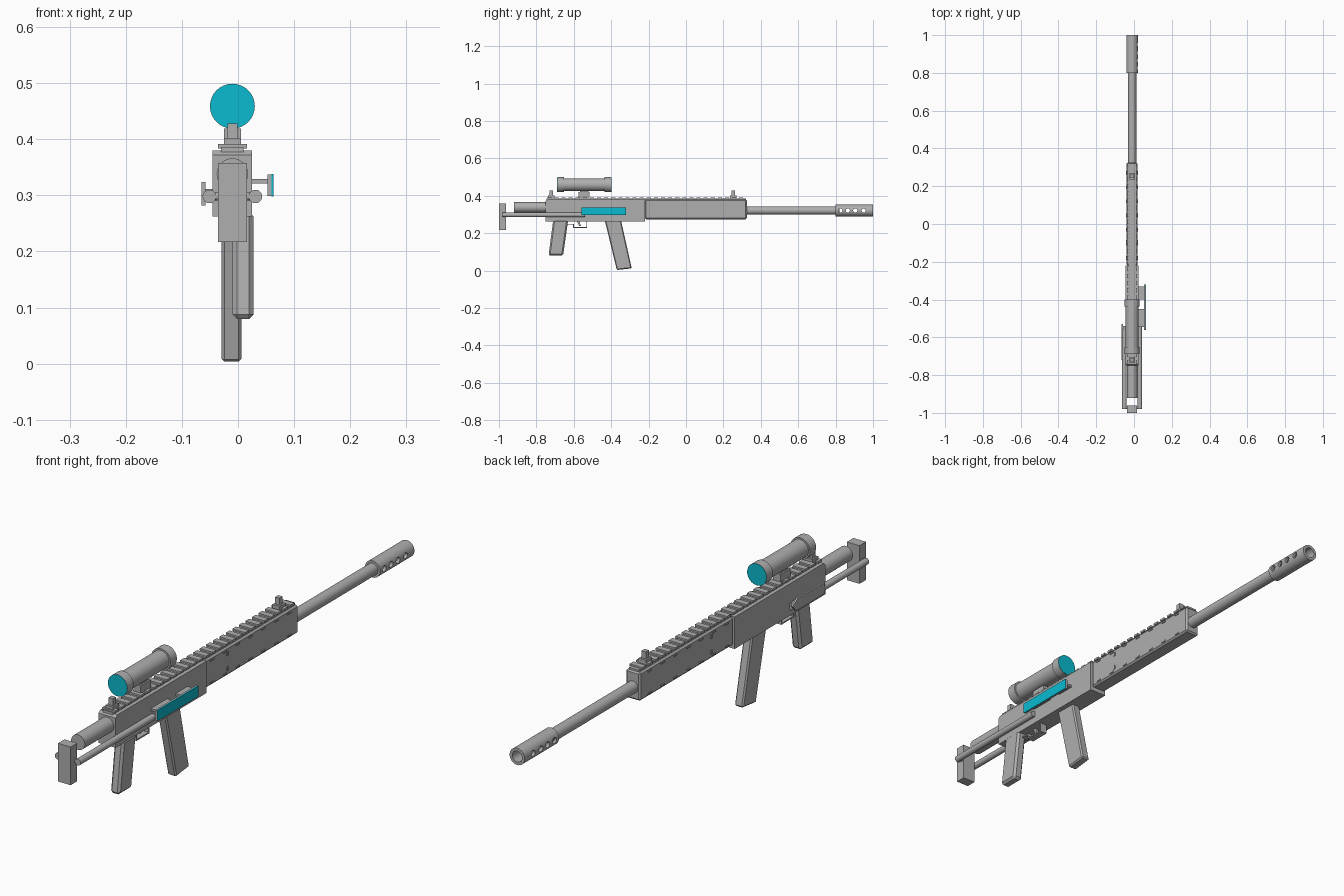
import bpy, bmesh, math
from mathutils import Matrix, Vector

cube = bpy.data.objects.get("Cube")
if cube:
    bpy.data.objects.remove(cube, do_unlink=True)


def material(name, colour):
    m = bpy.data.materials.new(name)
    m.use_nodes = True
    m.diffuse_color = colour
    bsdf = next(n for n in m.node_tree.nodes if n.type == 'BSDF_PRINCIPLED')
    bsdf.inputs["Base Color"].default_value = colour
    return m


GREY = material("grey metal", (0.43, 0.43, 0.43, 1))
CYAN = material("cyan glass", (0.003, 0.5, 0.63, 1))
CX = -0.01  # centre line of the body


def finish(name, bm, mat=GREY, smooth=False):
    bmesh.ops.recalc_face_normals(bm, faces=bm.faces)
    mesh = bpy.data.meshes.new(name)
    bm.to_mesh(mesh)
    bm.free()
    mesh.materials.append(mat)
    ob = bpy.data.objects.new(name, mesh)
    bpy.context.collection.objects.link(ob)
    if smooth:
        smooth_edges(ob)
    return ob


def smooth_edges(ob):
    bpy.ops.object.select_all(action='DESELECT')
    ob.select_set(True)
    bpy.context.view_layer.objects.active = ob
    bpy.ops.object.shade_smooth_by_angle(angle=math.radians(35))


def add_box(bm, x, y, z):
    centre = Vector([(a + b) / 2 for a, b in (x, y, z)])
    size = [b - a for a, b in (x, y, z)]
    m = Matrix.Translation(centre) @ Matrix.Diagonal((*size, 1))
    bmesh.ops.create_cube(bm, size=1, matrix=m)


def box(name, x, y, z, mat=GREY, bevel=0):
    bm = bmesh.new()
    add_box(bm, x, y, z)
    if bevel:
        bmesh.ops.bevel(bm, geom=bm.edges[:], offset=bevel, segments=1, affect='EDGES')
    return finish(name, bm, mat)


def rod(name, x, y, z, r, mat=GREY, axis='Y'):
    """Cylinder along y, or along x; the range is given on that axis."""
    bm = bmesh.new()
    lo, hi = y if axis == 'Y' else x
    mid = (x, (lo + hi) / 2, z) if axis == 'Y' else ((lo + hi) / 2, y, z)
    turn = Matrix.Rotation(math.pi / 2, 4, 'X' if axis == 'Y' else 'Y')
    bmesh.ops.create_cone(bm, cap_ends=True, segments=32, radius1=r, radius2=r,
                          depth=hi - lo, matrix=Matrix.Translation(mid) @ turn)
    return finish(name, bm, mat, True)


def prism(name, outline, x, bevel=0):
    """Side outline of (y, z) points pushed through the x range."""
    bm = bmesh.new()
    face = bm.faces.new([bm.verts.new((x[0], y, z)) for y, z in outline])
    out = bmesh.ops.extrude_face_region(bm, geom=[face])
    moved = [v for v in out["geom"] if isinstance(v, bmesh.types.BMVert)]
    bmesh.ops.translate(bm, verts=moved, vec=(x[1] - x[0], 0, 0))
    if bevel:
        bmesh.ops.bevel(bm, geom=bm.edges[:], offset=bevel, segments=1, affect='EDGES')
    return finish(name, bm)


def cut(ob, cutters):
    for c in cutters:
        c.hide_render = True
        mod = ob.modifiers.new("cut", 'BOOLEAN')
        mod.object = c
        mod.solver = 'EXACT'
        bpy.context.view_layer.objects.active = ob
        bpy.ops.object.modifier_apply(modifier=mod.name)
        bpy.data.objects.remove(c, do_unlink=True)


# Receiver and forend
prism("receiver", [(-0.75, 0.262), (-0.22, 0.262), (-0.22, 0.38),
                   (-0.74, 0.38), (-0.75, 0.372)], (-0.045, 0.025))
box("forend", (-0.04, 0.019), (-0.22, 0.325), (0.274, 0.38), bevel=0.006)

# Small vent marks along both sides of the forend
bm = bmesh.new()
for side in (-0.041, 0.02):
    for i in range(7):
        y = -0.19 + i * 0.075
        for z in (0.284, 0.366):
            add_box(bm, (side - 0.002, side + 0.002), (y, y + 0.02), (z, z + 0.005))
    for z in (0.294, 0.35):
        add_box(bm, (side - 0.002, side + 0.002), (-0.093, -0.085), (z, z + 0.014))
finish("forend_vents", bm)

# Slotted top rail
bm = bmesh.new()
add_box(bm, (-0.03, 0.01), (-0.745, 0.32), (0.377, 0.386))
for i in range(28):
    y = -0.742 + i * 0.038
    add_box(bm, (-0.036, 0.016), (y, y + 0.022), (0.384, 0.392))
finish("top_rail", bm)

# Iron sights
for label, y in (("rear", -0.72), ("front", 0.253)):
    box(label + "_sight_base", (-0.025, 0.005), (y - 0.017, y + 0.017), (0.385, 0.402))
    box(label + "_sight_post", (-0.019, -0.001), (y - 0.009, y + 0.009), (0.395, 0.428))

# Scope with glass at both ends
rod("scope_tube", CX, (-0.68, -0.41), 0.459, 0.034)
for label, y in (("rear", -0.67), ("front", -0.418)):
    rod(label + "_scope_ring", CX, (y - 0.018, y + 0.018), 0.459, 0.04)
    end = y + (0.018 if label == "front" else -0.018)
    rod(label + "_scope_lens", CX, (end - 0.001, end + 0.001), 0.459, 0.0395, CYAN)
box("scope_mount", (-0.025, 0.005), (-0.575, -0.515), (0.39, 0.419))
box("scope_neck", (-0.019, -0.001), (-0.568, -0.522), (0.41, 0.435))

# Barrel and drilled muzzle brake
rod("barrel", CX, (0.3, 0.82), 0.321, 0.022)
muzzle = rod("muzzle_brake", CX, (0.8, 1.0), 0.321, 0.031)
holes = [rod("bore_cutter", CX, (0.81, 1.05), 0.321, 0.02)]
for y in (0.825, 0.865, 0.905, 0.95):
    holes.append(rod("vent_cutter", (-0.1, 0.1), y, 0.321, 0.011, axis='X'))
cut(muzzle, holes)
smooth_edges(muzzle)

# Stock: tube, twin rods and butt plate
rod("stock_tube", CX, (-0.92, -0.74), 0.338, 0.028)
for label, x in (("right", -0.051), ("left", 0.031)):
    rod(label + "_stock_rod", x, (-0.98, -0.54), 0.298, 0.012)
rod("stock_pin", (-0.055, 0.035), -0.972, 0.298, 0.007, axis='X')
box("butt_plate", (-0.036, 0.016), (-1.0, -0.962), (0.217, 0.358))

# Grip, magazine, trigger guard and trigger
prism("grip", [(-0.71, 0.27), (-0.63, 0.27), (-0.657, 0.08), (-0.735, 0.08)],
      (-0.01, 0.028), 0.008)
prism("magazine", [(-0.437, 0.28), (-0.35, 0.28), (-0.29, 0.012), (-0.37, 0.003)],
      (-0.029, 0.006), 0.005)
bm = bmesh.new()
add_box(bm, (-0.02, 0.008), (-0.605, -0.528), (0.227, 0.232))
add_box(bm, (-0.02, 0.008), (-0.533, -0.528), (0.23, 0.265))
add_box(bm, (-0.02, 0.008), (-0.64, -0.6), (0.245, 0.25))
add_box(bm, (-0.02, 0.008), (-0.605, -0.6), (0.227, 0.25))
finish("trigger_guard", bm)
prism("trigger", [(-0.585, 0.265), (-0.57, 0.265), (-0.562, 0.238), (-0.57, 0.238)],
      (-0.013, -0.003))

# Left side display plate on two brackets
for label, y0, y1 in (("rear", -0.545, -0.45), ("front", -0.40, -0.33)):
    box(label + "_bracket", (0.02, 0.055), (y0, y1), (0.321, 0.329))
box("plate_back", (0.053, 0.06), (-0.56, -0.32), (0.299, 0.337))
box("plate_face", (0.06, 0.063), (-0.56, -0.32), (0.298, 0.338), CYAN)

# Right side lever panel
prism("side_panel", [(-0.72, 0.282), (-0.55, 0.282), (-0.53, 0.305),
                     (-0.56, 0.324), (-0.72, 0.324)], (-0.065, -0.058))
box("panel_mount", (-0.06, -0.044), (-0.70, -0.56), (0.295, 0.311))
